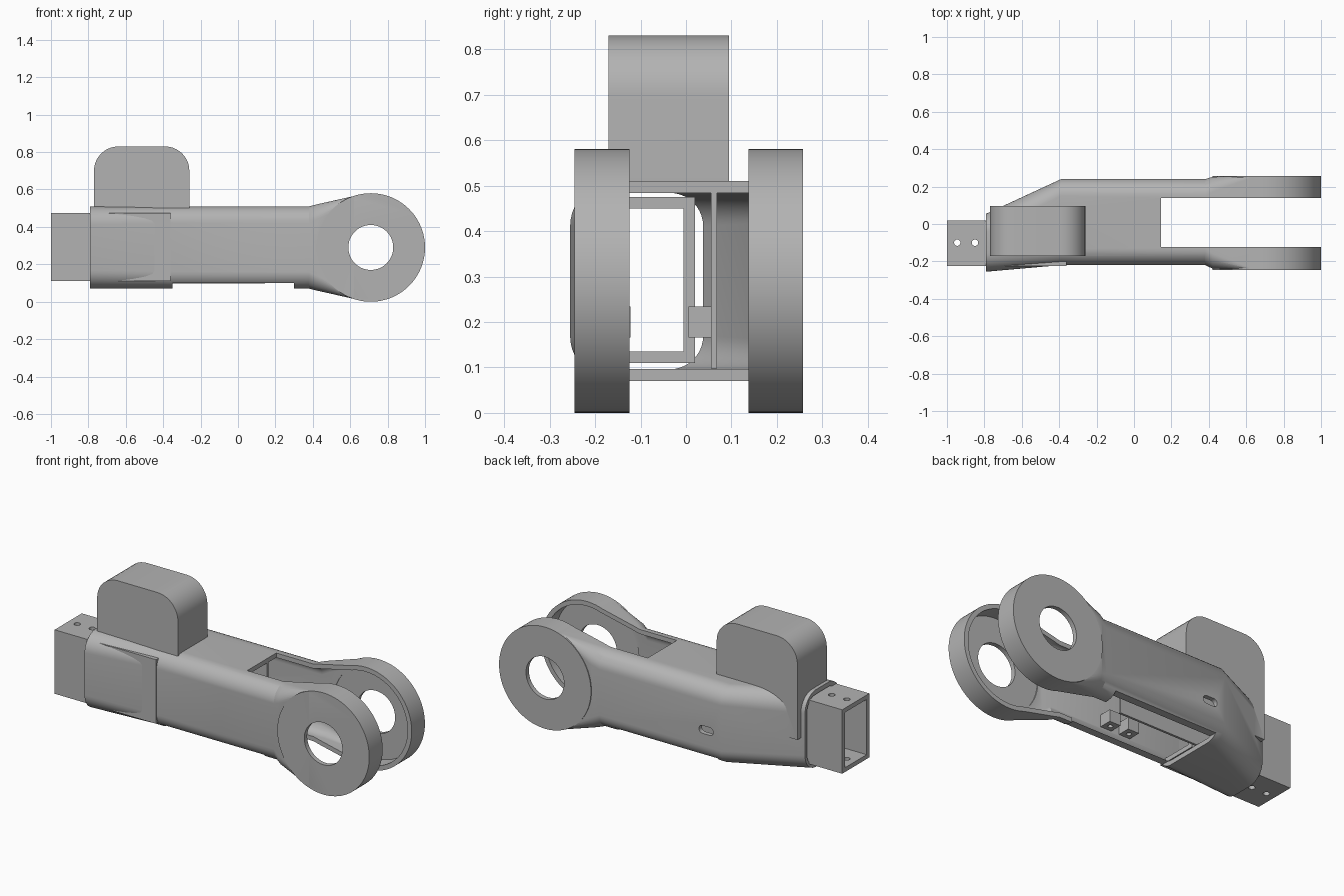
import bpy, bmesh, math
from mathutils import Vector

cube = bpy.data.objects.get("Cube")
if cube:
    bpy.data.objects.remove(cube, do_unlink=True)

grey = bpy.data.materials.new("plain_grey")
grey.use_nodes = True
tone = (0.45, 0.45, 0.45, 1)
grey.diffuse_color = tone
grey.node_tree.nodes["Principled BSDF"].inputs["Base Color"].default_value = tone

PIVOT_X, MID_Z, DISC_R = 0.71, 0.29, 0.29
WALL = 0.026


def loft(name, rings):
    """Closed solid through rings with equal point counts."""
    bm = bmesh.new()
    loops = [[bm.verts.new(p) for p in ring] for ring in rings]
    n = len(loops[0])
    for a, b in zip(loops, loops[1:]):
        for i in range(n):
            j = (i + 1) % n
            bm.faces.new((a[i], a[j], b[j], b[i]))
    bm.faces.new(loops[0])
    bm.faces.new(loops[-1])
    bmesh.ops.recalc_face_normals(bm, faces=bm.faces)
    mesh = bpy.data.meshes.new(name)
    bm.to_mesh(mesh)
    bm.free()
    mesh.materials.append(grey)
    obj = bpy.data.objects.new(name, mesh)
    bpy.context.collection.objects.link(obj)
    return obj


def rounded(u0, u1, v0, v1, r, seg=10):
    """Rounded rectangle as 2D points; r gives the four corner radii."""
    signs = [(1, 1), (-1, 1), (-1, -1), (1, -1)]
    pts = []
    for k, (su, sv) in enumerate(signs):
        cu = u1 - r[k] if su > 0 else u0 + r[k]
        cv = v1 - r[k] if sv > 0 else v0 + r[k]
        for i in range(seg + 1):
            a = math.pi / 2 * (k + i / seg)
            pts.append((cu + r[k] * math.cos(a), cv + r[k] * math.sin(a)))
    return pts


def box(name, x, y, z):
    ring = [(x[0], y[0]), (x[1], y[0]), (x[1], y[1]), (x[0], y[1])]
    return loft(name, [[(px, py, h) for px, py in ring] for h in z])


def cylinder(name, center, axis, r, length, seg=96):
    """Cylinder centred on a point, along 'y' or 'z'."""
    rings = []
    for s in (-length / 2, length / 2):
        ring = []
        for i in range(seg):
            a = 2 * math.pi * i / seg
            c, d = r * math.cos(a), r * math.sin(a)
            ring.append(Vector(center) + Vector((c, s, d) if axis == "y" else (c, d, s)))
        rings.append(ring)
    return loft(name, rings)


def combine(obj, others, operation):
    """Apply booleans and discard the helper solids."""
    for other in others:
        mod = obj.modifiers.new("bool", "BOOLEAN")
        mod.operation, mod.solver, mod.object = operation, "EXACT", other
        dg = bpy.context.evaluated_depsgraph_get()
        mesh = bpy.data.meshes.new_from_object(obj.evaluated_get(dg))
        obj.modifiers.clear()
        obj.data = mesh
        bpy.data.objects.remove(other, do_unlink=True)


# Stations along the arm: x, front y, back y, half height, corner radius
STATIONS = [
    (-0.79, -0.255, 0.055, 0.22, 0.10),
    (-0.39, -0.22, 0.24, 0.22, 0.09),
    (0.38, -0.22, 0.24, 0.22, 0.09),
    (0.42, -0.238, 0.252, 0.23, 0.08),
    (0.62, -0.245, 0.257, 0.275, 0.012),
]


def arm_solid(name, inset, end):
    rings = []
    for i, (x, y0, y1, h, r) in enumerate(STATIONS):
        rad = max(r - inset, 0.006)
        section = rounded(y0 + inset, y1 - inset, MID_Z - h + inset,
                          MID_Z + h - inset, [rad] * 4)
        rings.append([(x - (end if i == 0 else 0), y, z) for y, z in section])
    return loft(name, rings)


# Hollow arm with forked disc ends and a top housing
shell = arm_solid("arm_shell", 0, 0)
disc = cylinder("disc", (PIVOT_X, 0.006, MID_Z), "y", DISC_R, 0.502)
profile = rounded(-0.77, -0.26, 0.27, 0.83, [0.13, 0.13, 0.001, 0.001])
housing = loft("housing", [[(x, y, z) for x, z in profile] for y in (-0.17, 0.095)])
combine(shell, [disc, housing], "UNION")

cavity = arm_solid("cavity", WALL, 0.02)
disc_recess = cylinder("recess", (PIVOT_X, 0.006, MID_Z), "y", DISC_R - WALL, 0.502 - 2 * WALL)
fork_gap = box("fork_gap", (0.145, 1.2), (-0.124, 0.138), (-0.2, 0.8))
underside = box("underside", (-0.35, 0.30), (-0.4, 0.4), (-0.1, 0.1))
pivot_hole = cylinder("pivot_hole", (PIVOT_X, 0, MID_Z), "y", 0.12, 1)
slot_shape = rounded(-0.34, -0.25, 0.23, 0.275, [0.022] * 4)
cable_slot = loft("cable_slot", [[(x, y, z) for x, z in slot_shape] for y in (0.15, 0.4)])
combine(shell, [cavity, disc_recess, fork_gap, underside, pivot_hole, cable_slot], "DIFFERENCE")

# Square tube fitted in the narrow end
tube = box("square_tube", (-1.0, -0.36), (-0.225, 0.02), (0.11, 0.475))
bore = box("bore", (-1.1, -0.2), (-0.2, -0.005), (0.135, 0.45))
pins = [cylinder("pin_hole", (x, -0.1, 0.3), "z", 0.017, 1, 24) for x in (-0.945, -0.85)]
combine(tube, [bore] + pins, "DIFFERENCE")

# Inner dividing wall
wall = box("inner_wall", (-0.64, 0.145), (0.055, 0.068), (0.0975, 0.487))

# Four drilled mounting blocks
parts = [shell, tube, wall]
for side, (y0, y1) in (("front", (-0.197, -0.122)), ("back", (0.005, 0.066))):
    for label, x in (("right", -0.1), ("left", 0.02)):
        block = box(f"{side}_{label}_mount", (x - 0.035, x + 0.035), (y0, y1), (0.166, 0.234))
        drill = cylinder("drill", (x, (y0 + y1) / 2, 0.16), "z", 0.013, 0.1, 20)
        combine(block, [drill], "DIFFERENCE")
        parts.append(block)

# Smooth curved faces, keep edges crisp
bpy.ops.object.select_all(action="DESELECT")
for obj in parts:
    obj.select_set(True)
bpy.context.view_layer.objects.active = shell
bpy.ops.object.shade_smooth_by_angle(angle=math.radians(25))
